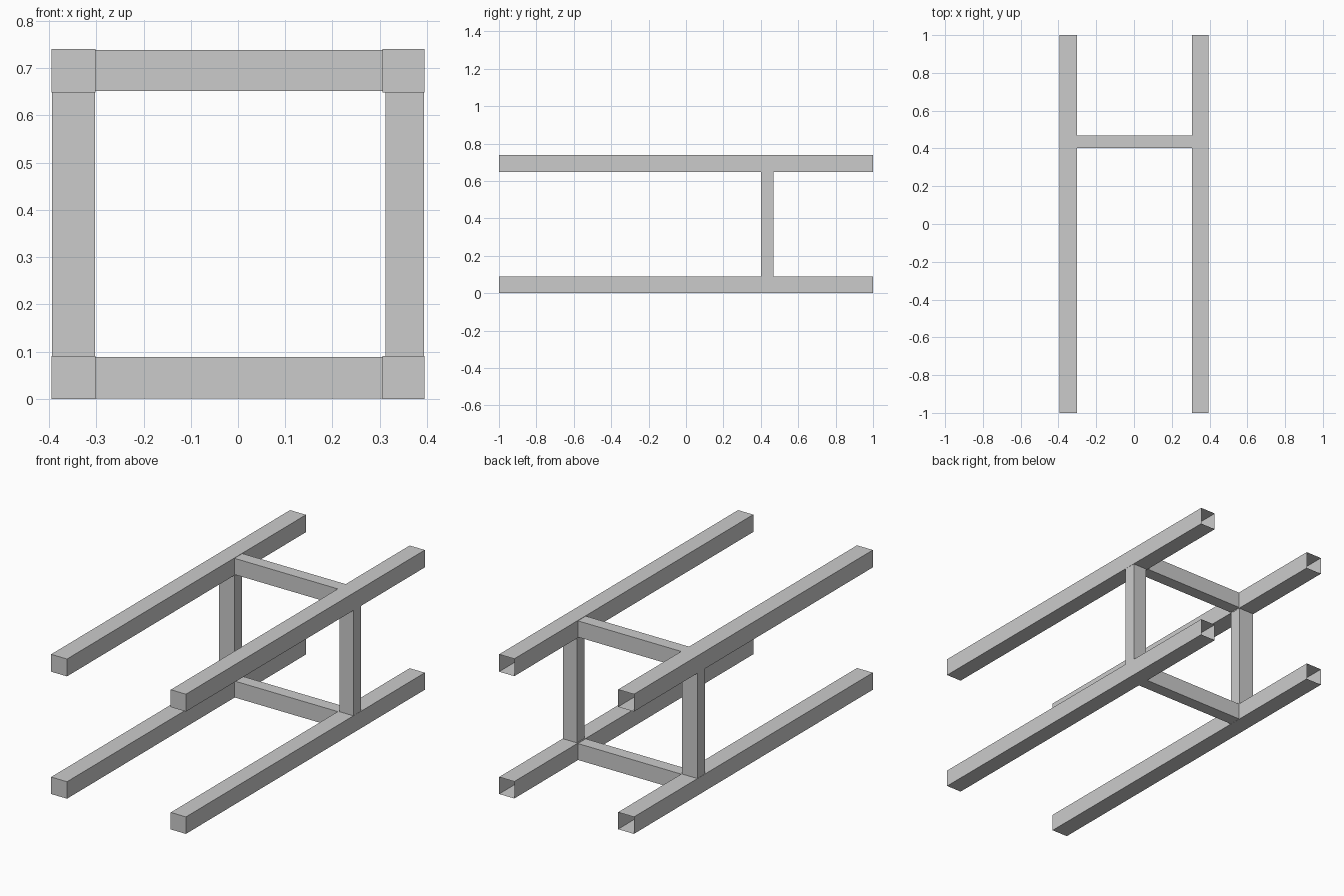
import bpy
import bmesh

old = bpy.data.objects.get("Cube")
if old:
    bpy.data.objects.remove(old, do_unlink=True)

# One plain grey for the whole frame
grey = bpy.data.materials.new("plain_grey")
grey.use_nodes = True
colour = (0.6, 0.6, 0.6, 1.0)
grey.diffuse_color = colour
grey.node_tree.nodes["Principled BSDF"].inputs["Base Color"].default_value = colour


def beam(name, x, y, z, open_axis=None, open_signs=()):
    """Box between the given ranges; ends along open_axis may be left open."""
    bm = bmesh.new()
    bmesh.ops.create_cube(bm, size=1.0)
    for v in bm.verts:
        v.co = [r[0] if c < 0 else r[1] for c, r in zip(v.co, (x, y, z))]
    bm.normal_update()
    if open_axis is not None:
        ends = [f for f in bm.faces
                if any(f.normal[open_axis] * s > 0.9 for s in open_signs)]
        bmesh.ops.delete(bm, geom=ends, context='FACES')
    mesh = bpy.data.meshes.new(name)
    bm.to_mesh(mesh)
    bm.free()
    mesh.materials.append(grey)
    obj = bpy.data.objects.new(name, mesh)
    bpy.context.collection.objects.link(obj)
    return obj


# Cross-section ranges of the long rails, and the depth of the cross frame
SIDES = {"right": (-0.395, -0.302), "left": (0.306, 0.395)}
LEVELS = {"lower": (0.0, 0.09), "upper": (0.648, 0.74)}
FRAME_Y = (0.402, 0.468)

# Four long hollow rails, closed at the front and open at the back
for level, z in LEVELS.items():
    for side, x in SIDES.items():
        beam(f"{level}_{side}_rail", x, (-1.0, 1.0), z, 1, (1,))

# Crossbars between the rails, open where they butt against them
beam("lower_crossbar", (-0.302, 0.306), FRAME_Y, (0.001, 0.088), 0, (-1, 1))
beam("upper_crossbar", (-0.302, 0.306), FRAME_Y, (0.652, 0.738), 0, (-1, 1))

# Uprights between the rails
beam("right_upright", (-0.394, -0.303), FRAME_Y, (0.09, 0.648), 2, (-1, 1))
beam("left_upright", (0.312, 0.394), FRAME_Y, (0.09, 0.648), 2, (-1, 1))
